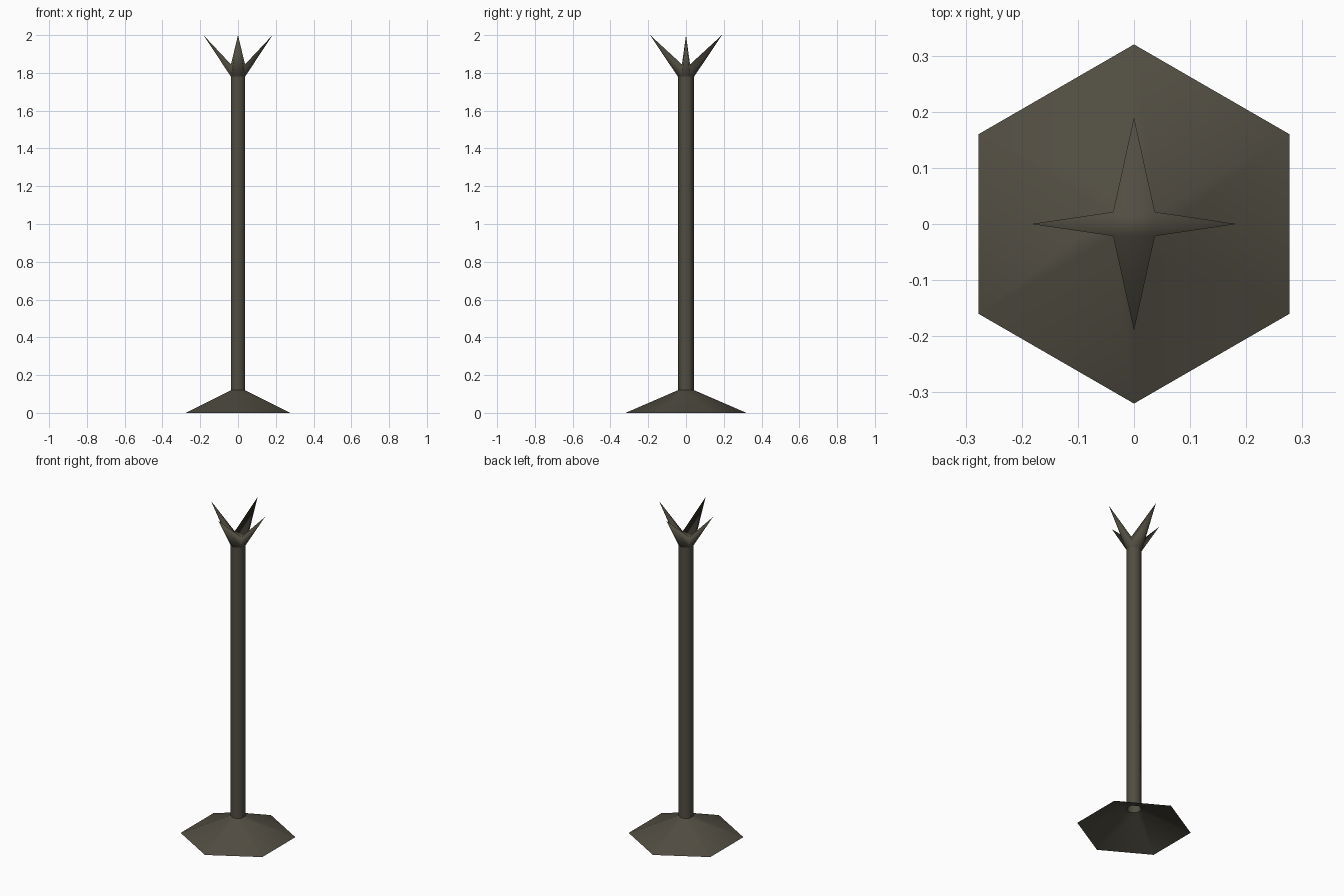
import bpy, bmesh, math

if "Cube" in bpy.data.objects:
    bpy.data.objects.remove(bpy.data.objects["Cube"])

metal = bpy.data.materials.new("dark olive metal")
metal.diffuse_color = (0.082, 0.074, 0.054, 1)
metal.use_nodes = True
metal.node_tree.nodes["Principled BSDF"].inputs["Base Color"].default_value = metal.diffuse_color


def hexagon(r, z):
    # six points with corners on +y and -y
    return [(r * math.sin(i * math.pi / 3), r * math.cos(i * math.pi / 3), z) for i in range(6)]


def finish(name, bm):
    bmesh.ops.recalc_face_normals(bm, faces=bm.faces)
    mesh = bpy.data.meshes.new(name)
    bm.to_mesh(mesh)
    bm.free()
    mesh.materials.append(metal)
    for p in mesh.polygons:
        p.use_smooth = True
    obj = bpy.data.objects.new(name, mesh)
    bpy.context.collection.objects.link(obj)
    return obj


def tube(name, r0, z0, r1, z1):
    # open six-sided skin between two rings
    bm = bmesh.new()
    a = [bm.verts.new(c) for c in hexagon(r0, z0)]
    b = [bm.verts.new(c) for c in hexagon(r1, z1)]
    for i in range(6):
        j = (i + 1) % 6
        bm.faces.new((a[i], a[j], b[j], b[i]))
    return finish(name, bm)


R = 0.043          # pole radius
POLE_TOP, NOTCH, TOP = 1.78, 1.845, 2.0

# hollow flared foot and pole
tube("base", 0.32, 0, R, 0.12)
tube("pole", R, 0.12, R, POLE_TOP)

# crown of four pointed hooks, solid above the pole
bm = bmesh.new()
low = [bm.verts.new(c) for c in hexagon(R, POLE_TOP)]
ring = hexagon(R, NOTCH)
notch = {i: bm.verts.new(ring[i]) for i in (1, 2, 4, 5)}
hooks = [((0, 0.19), (5, 0, 1)), ((0.183, 0), (1, 2)),
         ((0, -0.19), (2, 3, 4)), ((-0.183, 0), (4, 5))]
for (x, y), ids in hooks:
    tip = bm.verts.new((x, y, TOP))
    first, last = ids[0], ids[-1]
    for i, j in zip(ids, ids[1:]):                          # outer faces
        bm.faces.new((low[i], low[j], tip))
    bm.faces.new((low[first], tip, notch[first]))           # side faces
    bm.faces.new((low[last], notch[last], tip))
    bm.faces.new((notch[first], tip, notch[last]))          # inner face
bm.faces.new([notch[i] for i in (1, 2, 4, 5)])              # cap between hooks
finish("hook_crown", bm)
